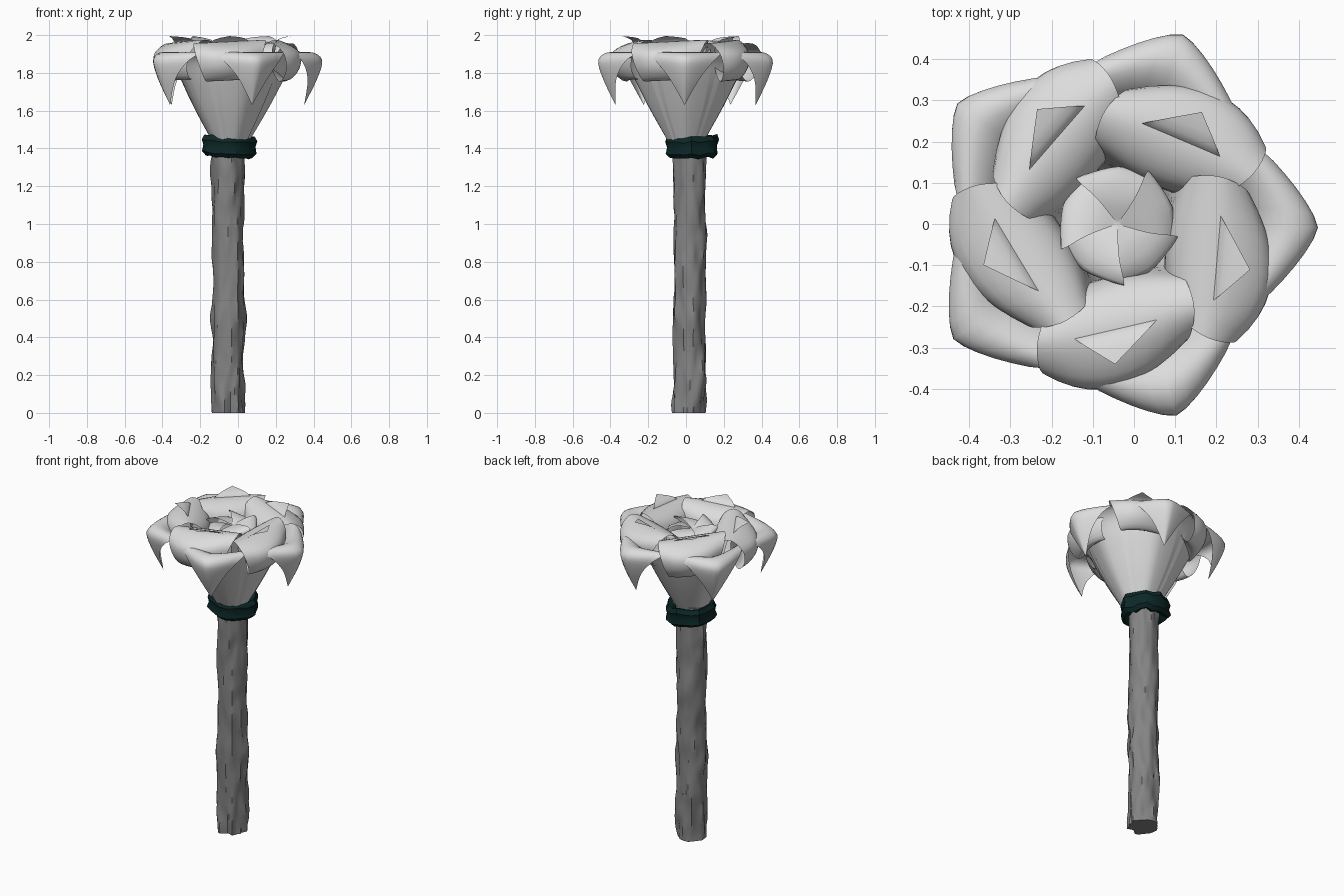
import bpy, bmesh, math
from mathutils import Vector, noise

if "Cube" in bpy.data.objects:
    bpy.data.objects.remove(bpy.data.objects["Cube"])


def material(name, colour):
    m = bpy.data.materials.new(name)
    m.diffuse_color = (*colour, 1)
    m.use_nodes = True
    m.node_tree.nodes["Principled BSDF"].inputs["Base Color"].default_value = m.diffuse_color
    return m


PETAL = material("pale petal", (0.72, 0.72, 0.72))
STEM = material("grey stem", (0.23, 0.23, 0.23))
COLLAR = material("dark teal", (0.004, 0.021, 0.021))


def finish(bm, name, mat, angle):
    bmesh.ops.remove_doubles(bm, verts=bm.verts, dist=0.0005)
    me = bpy.data.meshes.new(name)
    bm.to_mesh(me)
    bm.free()
    me.materials.append(mat)
    ob = bpy.data.objects.new(name, me)
    bpy.context.collection.objects.link(ob)
    bpy.ops.object.select_all(action='DESELECT')
    ob.select_set(True)
    bpy.context.view_layer.objects.active = ob
    bpy.ops.object.shade_smooth_by_angle(angle=math.radians(angle))
    return ob


def skin(bm, rows, closed=False):
    grid = [[bm.verts.new(p) for p in row] for row in rows]
    for a, b in zip(grid, grid[1:]):
        n = len(a)
        for i in range(n if closed else n - 1):
            j = (i + 1) % n
            bm.faces.new((a[i], a[j], b[j], b[i]))
    return grid


def spline(keys, steps=4):
    """Smooth curve through the key rows."""
    k = [Vector(p) for p in keys]
    k = [k[0]] + k + [k[-1]]
    out = []
    for i in range(1, len(k) - 2):
        a, b, c, d = k[i - 1:i + 3]
        for s in range(steps):
            t = s / steps
            out.append(0.5 * (2 * b + (c - a) * t + (2 * a - 5 * b + 4 * c - d) * t * t
                              + (3 * b - a - 3 * c + d) * t ** 3))
    return out + [k[-1]]


def petal_ring(name, keys, phase, twist=0.0, skew=0.0, count=5, power=1.4, columns=10):
    """Keys are (radius, height, half width, edge set-back)."""
    bm = bmesh.new()
    curve = spline([Vector(k) for k in keys])
    for n in range(count):
        a = math.radians(phase + n * 360 / count)
        ca, sa = math.cos(a), math.sin(a)
        rows = []
        for r, z, w, drop in curve:
            row = []
            for i in range(columns + 1):
                s = 2 * i / columns - 1
                y = max(w, 0) * s
                x = r - drop * abs(s) ** power + skew * y
                row.append((-0.04 + x * ca - y * sa, x * sa + y * ca, z + twist * y))
            rows.append(row)
        skin(bm, rows)
    return finish(bm, name, PETAL, 50)


# outer petals: flare out, fold over and hang to a point
petal_ring("outer_petals", [
    (0.10, 1.44, 0.07, 0.03), (0.20, 1.61, 0.13, 0.06), (0.28, 1.76, 0.18, 0.09),
    (0.34, 1.87, 0.21, 0.12), (0.42, 1.91, 0.21, 0.13), (0.485, 1.87, 0.16, 0.11),
    (0.46, 1.77, 0.08, 0.05), (0.39, 1.63, 0.0, 0.0)], -1)

# middle petals: rounded tops that roll under, with tips poking up through the top
petal_ring("middle_petals", [
    (0.08, 1.45, 0.06, 0.02), (0.13, 1.66, 0.11, 0.04), (0.125, 1.86, 0.14, -0.02),
    (0.17, 1.94, 0.17, -0.01), (0.27, 1.965, 0.19, 0.02), (0.385, 1.91, 0.18, 0.07),
    (0.385, 1.82, 0.15, 0.06), (0.315, 1.76, 0.12, 0.03), (0.25, 1.84, 0.10, 0.01),
    (0.255, 1.965, 0.10, 0.0), (0.34, 1.995, 0.0, 0.0)],
    -19, twist=0.05, skew=-0.25, power=2)

# heart: five petals folded to a pinwheel at the centre
petal_ring("heart_petals", [
    (0.06, 1.45, 0.04, 0.01), (0.11, 1.66, 0.08, 0.03), (0.14, 1.87, 0.10, 0.03),
    (0.12, 1.915, 0.095, 0.02), (0.06, 1.925, 0.05, 0.0), (0.0, 1.91, 0.0, 0.0)],
    17, twist=0.25)

# stem: lumpy column with closed ends
bm = bmesh.new()
rows = []
for k in range(71):
    z = 1.46 * k / 70
    row = []
    for i in range(32):
        a = 2 * math.pi * i / 32
        c, s = math.cos(a), math.sin(a)
        n = noise.noise(Vector((c * 2, s * 2, z * 5)))
        n += 0.6 * noise.noise(Vector((c * 4 + 7, s * 4, z * 9)))
        r = 0.084 + (0.015 + 0.008 * max(0, 1 - z * 3)) * n
        row.append((-0.053 + r * c, 0.02 + r * s, z))
    rows.append(row)
grid = skin(bm, rows, True)
bm.faces.new(grid[0][::-1])
bm.faces.new(grid[-1])
finish(bm, "stem", STEM, 45)

# collar: ragged faceted band around the stem top
bm = bmesh.new()
rows = []
for r0, z0 in [(0.085, 1.37), (0.120, 1.355), (0.140, 1.375), (0.132, 1.41),
               (0.142, 1.44), (0.130, 1.468), (0.115, 1.465), (0.085, 1.44)]:
    row = []
    for i in range(20):
        a = 2 * math.pi * i / 20
        c, s = math.cos(a), math.sin(a)
        n = noise.noise(Vector((c * 2.5 + 3, s * 2.5, z0 * 6)))
        r = r0 * (1 + 0.05 * math.cos(5 * a + 0.4)) + 0.014 * n
        row.append((-0.055 + r * c, 0.03 + r * s, z0 - 0.010 * c + 0.014 * n))
    rows.append(row)
rows.append(rows[0])
skin(bm, rows, True)
finish(bm, "collar", COLLAR, 35)
